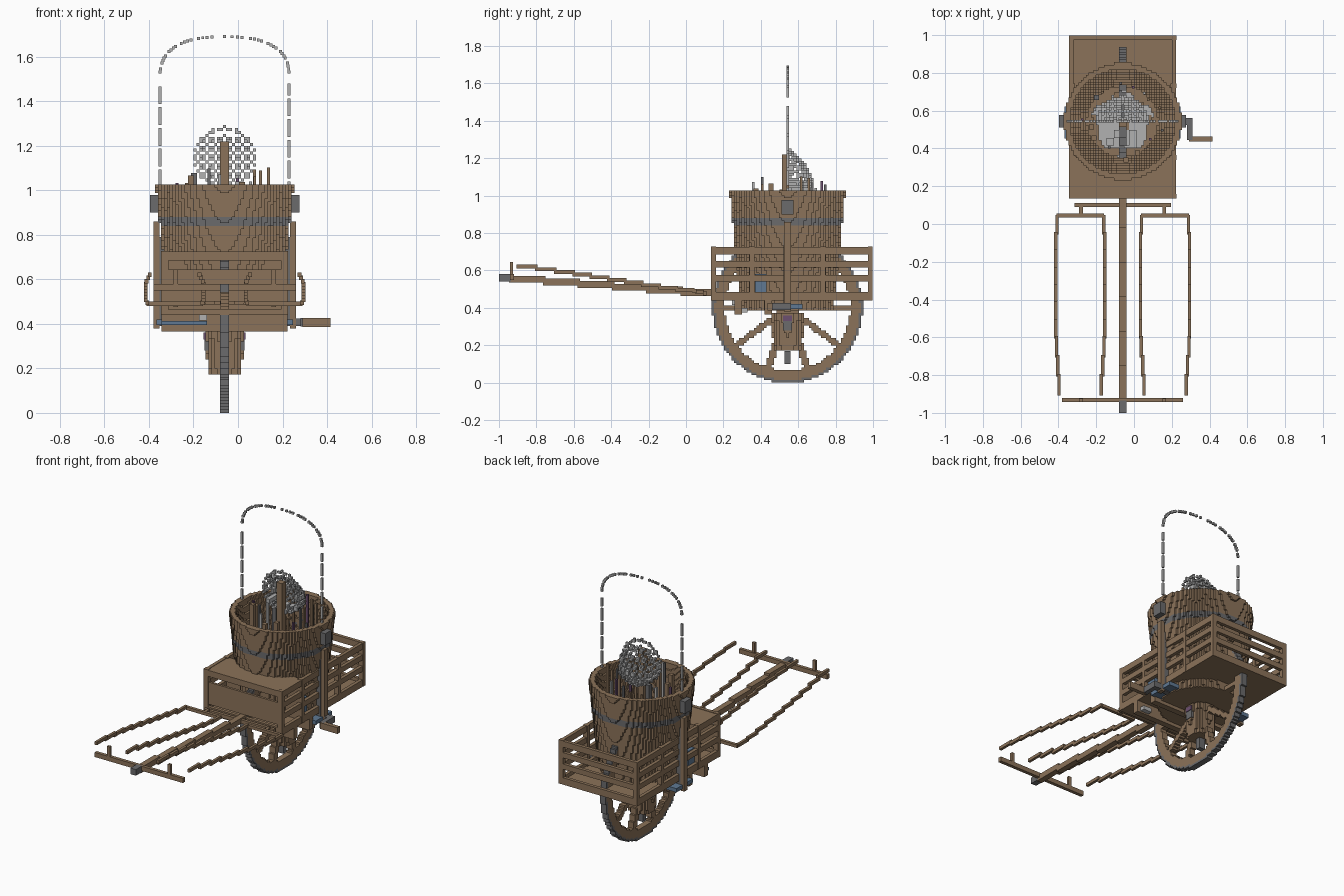
import bpy, bmesh, math, random
from mathutils import Vector

random.seed(4)
S = 2 / 150                 # size of one small cube
CX, CY = -0.06, 0.543       # middle axis of tub and wheel
HUB_Z = 0.40

if "Cube" in bpy.data.objects:
    bpy.data.objects.remove(bpy.data.objects["Cube"])


def material(name, rgb):
    m = bpy.data.materials.new(name)
    m.use_nodes = True
    m.diffuse_color = (*rgb, 1)
    m.node_tree.nodes["Principled BSDF"].inputs["Base Color"].default_value = (*rgb, 1)
    return m


WOOD = material("brown wood", (0.26, 0.17, 0.10))
IRON = material("dark iron", (0.145, 0.145, 0.15))
PALE = material("pale grey", (0.44, 0.44, 0.44))
STEEL = material("blue steel", (0.115, 0.19, 0.29))
PURPLE = material("dull purple", (0.15, 0.08, 0.16))


def finish(name, bm, mats):
    mesh = bpy.data.meshes.new(name)
    bm.to_mesh(mesh)
    bm.free()
    for m in mats:
        mesh.materials.append(m)
    ob = bpy.data.objects.new(name, mesh)
    bpy.context.collection.objects.link(ob)


def boxes(name, mat, *items):
    """One object made of boxes given as x0, x1, y0, y1, z0, z1."""
    bm = bmesh.new()
    for x0, x1, y0, y1, z0, z1 in items:
        for v in bmesh.ops.create_cube(bm, size=1)["verts"]:
            v.co = Vector(((x0 + x1) / 2 + v.co.x * (x1 - x0),
                           (y0 + y1) / 2 + v.co.y * (y1 - y0),
                           (z0 + z1) / 2 + v.co.z * (z1 - z0)))
    finish(name, bm, [mat])


def mirrored(b):
    """Copy of a box on the other side of the middle axis."""
    return (2 * CX - b[1], 2 * CX - b[0], *b[2:])


def stepped_rod(name, mat, points, w, h):
    """Chain of level blocks that follows a sloping path."""
    items = []
    for a, b in zip(points, points[1:]):
        a, b = Vector(a), Vector(b)
        n = max(1, round(max(abs(a.x - b.x), abs(a.z - b.z)) / S))
        for i in range(n):
            p, q = a.lerp(b, i / n), a.lerp(b, (i + 1) / n)
            m = (p + q) / 2
            items.append((m.x - w / 2, m.x + w / 2, min(p.y, q.y) - S / 2,
                          max(p.y, q.y) + S / 2, m.z - h / 2, m.z + h / 2))
    boxes(name, mat, *items)


def blocks(name, mats, size, z0, z1, rule):
    """Outer skin of all small cubes for which the rule gives a material number.
    The rule gets x and y from the middle axis, z from the ground."""
    nx, ny = round(size[0] / S), round(size[1] / S)
    cells = {}
    for i in range(-nx, nx + 1):
        for j in range(-ny, ny + 1):
            for k in range(round(z0 / S), round(z1 / S)):
                r = rule(i * S, j * S, (k + 0.5) * S, i, k)
                if r is not None:
                    cells[i, j, k] = r
    bm, corners = bmesh.new(), {}

    def corner(c):
        if c not in corners:
            corners[c] = bm.verts.new((CX + (c[0] - 0.5) * S, CY + (c[1] - 0.5) * S, c[2] * S))
        return corners[c]

    for cell, mat in cells.items():
        for axis in range(3):
            for side in (0, 1):
                other = list(cell)
                other[axis] += 2 * side - 1
                if tuple(other) in cells:
                    continue
                loop = []
                for u, v in ((0, 0), (1, 0), (1, 1), (0, 1)):
                    c = list(cell)
                    c[axis] += side
                    c[(axis + 1) % 3] += u
                    c[(axis + 2) % 3] += v
                    loop.append(corner(tuple(c)))
                bm.faces.new(loop if side else loop[::-1]).material_index = mat
    finish(name, bm, mats)


# Tapered tub with an iron hoop
def tub(x, y, z, i, k):
    r = math.hypot(x, y)
    outer = 0.311 - 0.10 * (1.03 - z)
    inner = 0.28 - 0.32 * (1.03 - z)
    if r > outer or (z > 0.74 and r < inner):
        return None
    return 1 if 0.845 < z < 0.88 and r > inner + 0.01 else 0


blocks("tub", [WOOD, IRON], (0.32, 0.32), 0.39, 1.027, tub)


# Single wheel with iron tyre and ten spokes
def wheel(x, y, z, i, k):
    h = z - HUB_Z
    r = math.hypot(y, h)
    if r > 0.402:
        return None
    if r > 0.388:
        return 1
    turn = math.radians(36)
    a = math.atan2(h, y)
    off = abs(a - turn * round(a / turn)) * r
    return 0 if r > 0.335 or r < 0.06 or off < 0.017 else None


blocks("wheel", [WOOD, IRON], (0.015, 0.41), 0, 0.81, wheel)


# Small keg that hangs under the axle, with its spout and side caps
def keg(x, y, z, i, k):
    return 0 if math.hypot(x, y) < 0.075 + 0.06 * (z - 0.16) else None


blocks("hanging_keg", [WOOD], (0.1, 0.1), 0.17, 0.38, keg)
boxes("keg_spout", IRON, (CX - 0.02, CX + 0.02, CY - 0.016, CY + 0.016, 0.10, 0.17))
cap = (CX + 0.06, CX + 0.09, CY - 0.025, CY + 0.025, 0.28, 0.33)
boxes("keg_caps", IRON, cap, mirrored(cap))
pin = (CX + 0.06, CX + 0.094, CY - 0.025, CY + 0.025, 0.33, 0.36)
boxes("keg_pins", PURPLE, pin, mirrored(pin))


# Upright net bulging backwards, fuller at the bottom
def net(x, y, z, i, k):
    h = z - 1.15
    d = math.hypot(x / 0.137, (y + 0.6 * max(h, -0.08)) / 0.105, h / 0.137) \
        if y > 0.012 else math.hypot(x, h) / 0.137
    lattice = (i + k) % 3 == 0 or (i - k) % 3 == 0
    return 0 if y >= 0 and 0.87 < d < 1.02 and lattice else None


blocks("net", [PALE], (0.15, 0.16), 1.0, 1.30, net)
boxes("net_handle", WOOD, (CX - 0.02, CX + 0.02, CY - 0.03, CY + 0.01, 0.74, 1.22))

# Rubble with scattered chips, and loose sticks inside the tub
patches = {}


def rubble(x, y, z, i, k):
    patch = (i // 3, round(y / S) // 3)
    top, mat = patches.setdefault(patch, (random.choice((0.78, 0.78, 0.78, 0.80)),
                                          random.choice((0, 0, 0, 0, 0, 0, 1))))
    ragged = 0.15 + 0.018 * math.sin(5 * math.atan2(y, x))
    return mat if math.hypot(x, y) < ragged and z < top else None


blocks("rubble", [PALE, WOOD], (0.18, 0.18), 0.74, 0.82, rubble)
sticks = {WOOD: [], IRON: [], PURPLE: [], PALE: []}
for n in range(20):
    a, r = n * 2.4, random.uniform(0.15, 0.215)
    x, y = CX + r * math.cos(a), CY + r * math.sin(a)
    mat = (WOOD, IRON, WOOD, PALE, WOOD, PURPLE)[n % 6]
    w = random.choice((0.5, 0.5, 1)) * S
    sticks[mat].append((x - w, x + w, y - w, y + w, 0.76, random.uniform(1.0, 1.11)))
for mat, items in sticks.items():
    boxes(mat.name.split()[1] + "_sticks", mat, *items)

# Carrying bail: broken wire of small cubes
bail = []
for k in range(38):
    for s in (-1, 1):
        if (k + 2 * s) % 7:
            bail.append((CX + s * 0.290, 0.98 + k * S))
for n in range(1, 48):
    a = math.pi * n / 48
    c, s = math.cos(a), math.sin(a)
    if n % 5:
        bail.append((CX + math.copysign(0.290 * abs(c) ** 0.8, c), 1.51 + 0.18 * s ** 0.8))
boxes("bail", PALE, *[(x - S / 2, x + S / 2, CY - S / 2, CY + S / 2, z - S / 2, z + S / 2)
                      for x, z in bail])

# Cart floor, rails and posts
L, R, F, B = -0.343, 0.223, 0.135, 0.998
T = 0.022
levels = [(0.445, 0.485), (0.54, 0.575), (0.615, 0.65), (0.685, 0.725)]
boxes("cart_floor", WOOD, (L, R, F, B, 0.44, 0.462))
rails = []
for z0, z1 in levels:
    side = (R - T, R, F, B, z0, z1)
    rails += [side, mirrored(side), (L, R, B - T, B, z0, z1)]
for z0, z1 in (levels[0], levels[-1]):
    rails.append((L, R, F, F + T, z0, z1))
boxes("cart_rails", WOOD, *rails)
posts = []
for y in (F, 0.34, 0.72, B - 0.025):
    p = (R - 0.03, R + 0.002, y, y + 0.025, 0.44, 0.727)
    posts += [p, mirrored(p)]
boxes("cart_posts", WOOD, *posts)

# Front chest with a solid panel under its lid, and steel boxes beside the tub
boxes("front_chest", WOOD, (L + T, R - T, F + 0.006, F + T, 0.50, 0.645),
      (L + T, R - T, 0.34, 0.36, 0.45, 0.70), (L, R, F, 0.36, 0.70, 0.722))
steel_box = (0.15, R - T, 0.37, 0.43, 0.46, 0.58)
boxes("steel_boxes", STEEL, steel_box, mirrored(steel_box))

# Cross beams under the floor, with steel and pale fittings
boxes("under_beams", WOOD, *[(L, R, y, y + 0.04, 0.365, 0.44) for y in (0.26, 0.42)])
boxes("beam_strip", STEEL, (L, -0.14, 0.252, 0.26, 0.395, 0.412))
boxes("beam_scraps", PALE, (-0.175, -0.14, 0.245, 0.26, 0.415, 0.44),
      (0.14, 0.20, 0.30, 0.33, 0.375, 0.40))

# Uprights that carry the tub, with iron straps and ears
upright = (0.233, 0.26, CY - 0.018, CY + 0.018, 0.38, 0.86)
boxes("uprights", WOOD, upright, mirrored(upright))
strap = (0.205, 0.233, CY - 0.022, CY + 0.018, 0.42, 0.79)
boxes("straps", IRON, strap, mirrored(strap))
ear = (0.23, 0.276, CY - 0.033, CY + 0.033, 0.90, 0.978)
boxes("ears", IRON, ear, mirrored(ear))

# Axle, bearing plates and crank
boxes("axle", IRON, (CX - 0.32, 0.31, CY - 0.018, CY + 0.018, 0.39, 0.425))
plate = (0.16, 0.247, CY - 0.09, CY + 0.08, 0.395, 0.42)
boxes("bearing_plates", STEEL, plate, mirrored(plate))
boxes("crank_arm", IRON, (0.28, 0.31, 0.445, CY + 0.018, 0.388, 0.427))
boxes("crank_handle", WOOD, (0.29, 0.415, 0.437, 0.463, 0.386, 0.427))

# Draw pole with iron tip
stepped_rod("draw_pole", WOOD, [(CX, 0.16, 0.475), (CX, -0.94, 0.56)], 0.038, 0.036)
boxes("pole_tip", IRON, (CX - 0.02, CX + 0.02, -1.0, -0.935, 0.54, 0.58))

# Cross bars and pegs
boxes("front_bar", WOOD, (-0.38, 0.26, -0.942, -0.92, 0.55, 0.58))
peg = (0.15, 0.17, -0.942, -0.925, 0.57, 0.645)
boxes("front_pegs", WOOD, peg, mirrored(peg))
boxes("rear_bar", WOOD, (-0.315, 0.195, 0.09, 0.11, 0.465, 0.49))
yoke = (0.038, 0.29, 0.035, 0.055, 0.48, 0.50)
link = (0.15, 0.17, 0.05, 0.095, 0.475, 0.495)
boxes("yokes", WOOD, yoke, mirrored(yoke), link, mirrored(link))

# Four bowed shafts
for side in (-1, 1):
    for label, start, bow, end in (("outer", 0.342, 0.354, 0.333), ("inner", 0.105, 0.095, 0.117)):
        path = [(CX + side * start, 0.04, 0.49), (CX + side * bow, -0.05, 0.50),
                (CX + side * bow, -0.60, 0.585), (CX + side * end, -0.90, 0.628)]
        stepped_rod(label + ("_left" if side > 0 else "_right") + "_shaft", WOOD, path, 0.017, 0.02)
